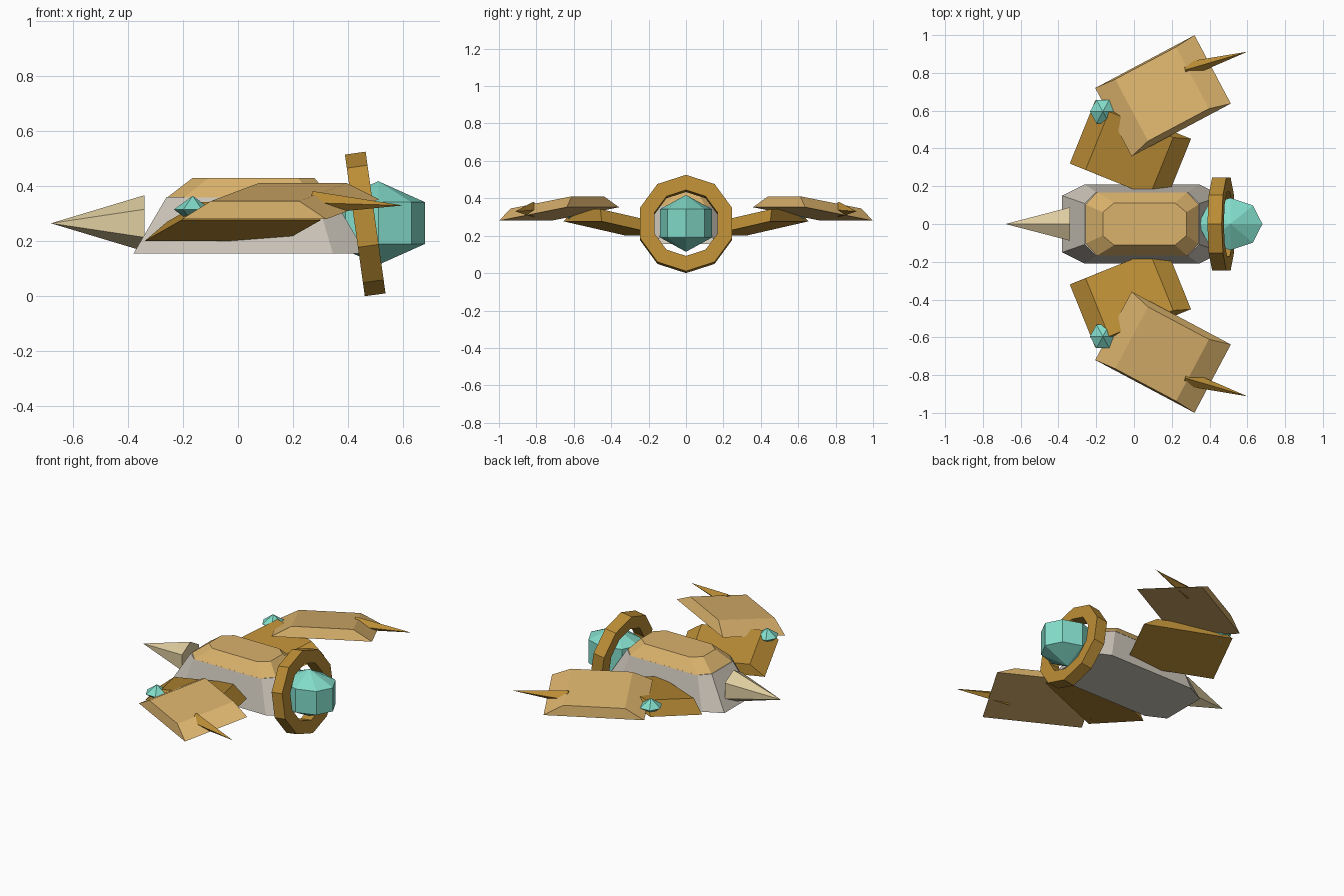
import bpy, bmesh, math
from mathutils import Matrix, Vector

if "Cube" in bpy.data.objects:
    bpy.data.objects.remove(bpy.data.objects["Cube"])


def material(name, r, g, b):
    lin = [(c / 255 / 12.92) if c < 10 else ((c / 255 + 0.055) / 1.055) ** 2.4 for c in (r, g, b)]
    m = bpy.data.materials.new(name)
    m.diffuse_color = (*lin, 1)
    m.use_nodes = True
    m.node_tree.nodes["Principled BSDF"].inputs["Base Color"].default_value = m.diffuse_color
    return m


GREY = material("pale_grey", 207, 200, 188)
BEIGE = material("beige", 222, 204, 160)
SAND = material("sand_gold", 218, 178, 108)
GOLD = material("deep_gold", 188, 142, 54)
TEAL = material("teal", 130, 220, 202)


def finish(name, bm, mat, matrix=Matrix(), mirror=False):
    bmesh.ops.transform(bm, matrix=matrix, verts=bm.verts)
    bmesh.ops.recalc_face_normals(bm, faces=bm.faces)
    me = bpy.data.meshes.new(name)
    bm.to_mesh(me)
    bm.free()
    me.materials.append(mat)
    ob = bpy.data.objects.new(name, me)
    bpy.context.collection.objects.link(ob)
    if mirror:
        mod = ob.modifiers.new("mirror", 'MIRROR')
        mod.use_axis = (False, True, False)
        mod.use_clip = False
        mod.use_mirror_merge = False
    return ob


def loft(rings, closed=False):
    """Join rings of points with quads; cap the ends, or close into a loop."""
    bm = bmesh.new()
    vs = [[bm.verts.new(p) for p in r] for r in rings]
    n = len(vs[0])
    pairs = list(zip(vs, vs[1:])) + ([(vs[-1], vs[0])] if closed else [])
    for a, b in pairs:
        for i in range(n):
            j = (i + 1) % n
            bm.faces.new((a[i], a[j], b[j], b[i]))
    if not closed:
        bm.faces.new(vs[0])
        bm.faces.new(vs[-1])
    return bm


def octagon(x0, x1, w, cx, cy, z):
    """Rectangle with cut corners."""
    return [(x0, -w + cy, z), (x0 + cx, -w, z), (x1 - cx, -w, z), (x1, -w + cy, z),
            (x1, w - cy, z), (x1 - cx, w, z), (x0 + cx, w, z), (x0, w - cy, z)]


def rect(x0, x1, y0, y1, z):
    return [(x0, y0, z), (x1, y0, z), (x1, y1, z), (x0, y1, z)]


def gem(seg, lats, rx, ry, rz):
    """Faceted gem: rings at the given latitudes plus two points."""
    bm = bmesh.new()
    rows = []
    for lat in lats:
        c, s = math.cos(math.radians(lat)), math.sin(math.radians(lat))
        rows.append([bm.verts.new((rx * c * math.cos(2 * math.pi * i / seg),
                                   ry * c * math.sin(2 * math.pi * i / seg), rz * s)) for i in range(seg)])
    lo, hi = bm.verts.new((0, 0, -rz)), bm.verts.new((0, 0, rz))
    for i in range(seg):
        j = (i + 1) % seg
        bm.faces.new((lo, rows[0][j], rows[0][i]))
        bm.faces.new((hi, rows[-1][i], rows[-1][j]))
        for a, b in zip(rows, rows[1:]):
            bm.faces.new((a[i], a[j], b[j], b[i]))
    return bm


def spike(name, base, tip, radius, sides, mat, mirror=False):
    base, tip = Vector(base), Vector(tip)
    d = tip - base
    bm = bmesh.new()
    bmesh.ops.create_cone(bm, cap_ends=True, segments=sides, radius1=radius, radius2=0, depth=d.length)
    # keep one corner of the base pointing straight up
    x = d.normalized()
    side = Vector((0, 0, 1)).cross(x).normalized()
    up = x.cross(side)
    rot = Matrix((side, up, x)).transposed().to_4x4()
    finish(name, bm, mat, Matrix.Translation((base + tip) / 2) @ rot, mirror)


def place(loc, turn, tilt):
    return (Matrix.Translation(loc) @ Matrix.Rotation(math.radians(turn), 4, 'Z')
            @ Matrix.Rotation(math.radians(tilt), 4, 'X'))


# Hull and its top plate
finish("hull", loft([octagon(-0.38, 0.465, 0.21, 0.12, 0.06, 0.155),
                     octagon(-0.26, 0.345, 0.168, 0.06, 0.06, 0.36)]), GREY)
finish("top_plate", loft([octagon(-0.26, 0.345, 0.17, 0.06, 0.065, 0.357),
                          octagon(-0.165, 0.277, 0.112, 0.06, 0.05, 0.43)]), SAND)

# Nose
spike("nose_cone", (-0.34, 0, 0.265), (-0.68, 0, 0.265), 0.102, 6, BEIGE)

# Tail ring and engine gem
sections = []
for k in range(10):
    a = math.radians(90 + 36 * k)
    sections.append([(x, r * math.cos(a), r * math.sin(a))
                     for x, r in ((-0.038, 0.26), (0.038, 0.26), (0.038, 0.178), (-0.038, 0.178))])
finish("tail_ring", loft(sections, closed=True), GOLD,
       Matrix.Translation((0.4625, 0, 0.2627)) @ Matrix.Rotation(math.radians(-8), 4, 'Y'))
finish("engine_gem", gem(8, (-30, 30), 0.196, 0.16, 0.152), TEAL, Matrix.Translation((0.51, 0, 0.266)))

# Wings, mirrored across the hull
finish("inner_wing", loft([rect(0, 0.546, 0, 0.37, 0), rect(0.09, 0.456, 0.015, 0.355, 0.07)]),
       GOLD, place((-0.34, 0.32, 0.2), -22, 12), True)
finish("outer_wing", loft([rect(0, 0.595, -0.416, 0, 0), rect(0.115, 0.48, -0.396, -0.02, 0.063)]),
       SAND, place((-0.205, 0.72, 0.28), 28, -10), True)
spike("wing_spike", (0.27, 0.815, 0.34), (0.60, 0.912, 0.33), 0.042, 4, GOLD, True)
finish("wing_gem", gem(6, (0,), 0.068, 0.072, 0.05), TEAL, Matrix.Translation((-0.165, 0.595, 0.315)), True)
